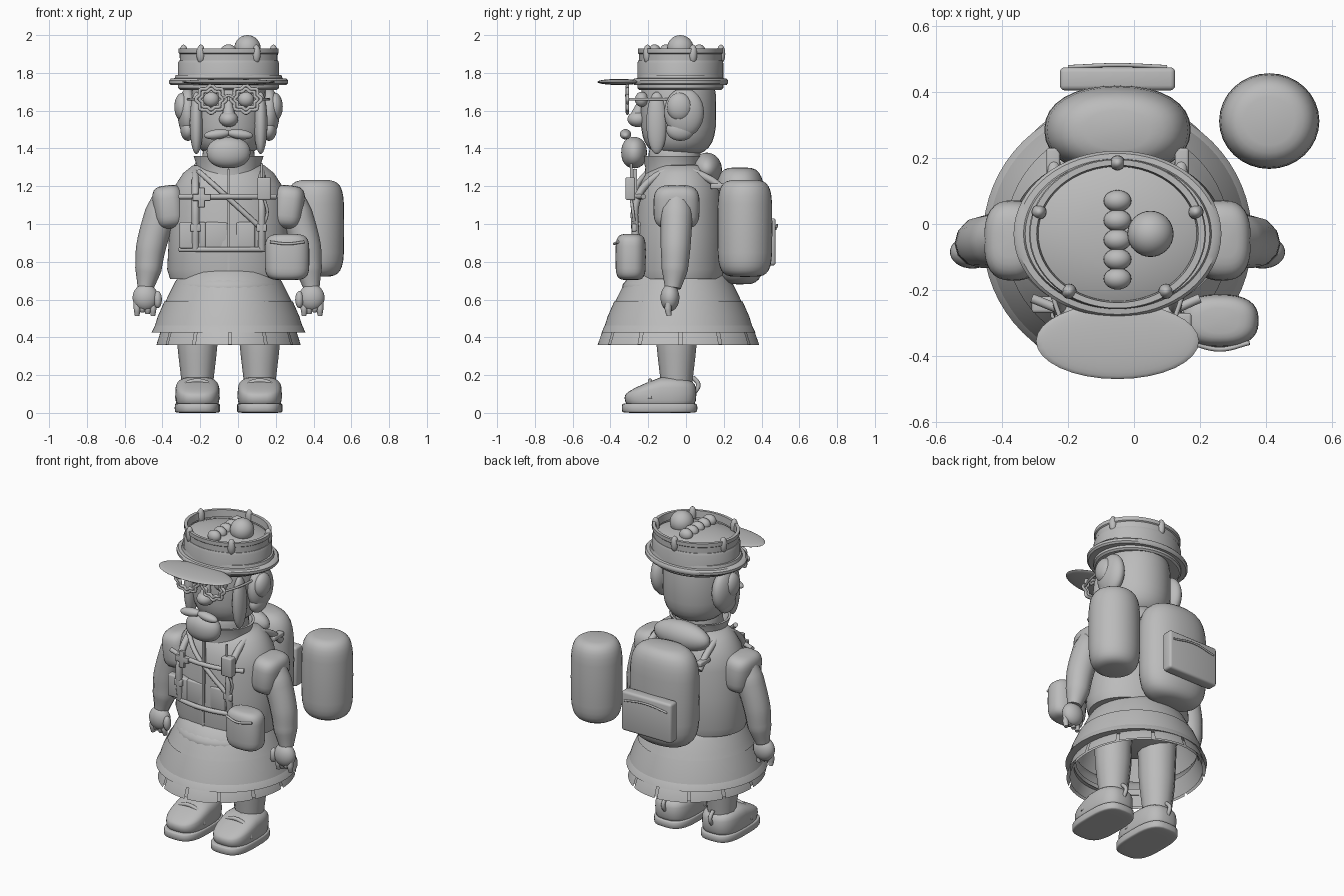
import bpy, bmesh, math
from mathutils import Matrix, Vector

if "Cube" in bpy.data.objects:
    bpy.data.objects.remove(bpy.data.objects["Cube"])

CX = -0.05          # the figure's own middle line
SIDES = (("right", -1), ("left", 1))

grey = bpy.data.materials.new("plain grey")
grey.use_nodes = True
grey.diffuse_color = (0.5, 0.5, 0.5, 1)
grey.node_tree.nodes["Principled BSDF"].inputs["Base Color"].default_value = (0.5, 0.5, 0.5, 1)


def finish(name, mesh, angle=40):
    ob = bpy.data.objects.new(name, mesh)
    bpy.context.collection.objects.link(ob)
    mesh.materials.clear()
    mesh.materials.append(grey)
    bpy.ops.object.select_all(action='DESELECT')
    ob.select_set(True)
    bpy.context.view_layer.objects.active = ob
    bpy.ops.object.shade_smooth_by_angle(angle=math.radians(angle))
    return ob


def from_bm(name, bm):
    mesh = bpy.data.meshes.new(name)
    bm.to_mesh(mesh)
    bm.free()
    return finish(name, mesh)


def spow(v, e):
    return math.copysign(abs(v) ** e, v)


def blob(name, centre, size, ev=1.0, eh=1.0, tilt=0, segs=32):
    """Rounded solid: ev below 1 squares the side outline, eh the plan."""
    bm = bmesh.new()
    bmesh.ops.create_uvsphere(bm, u_segments=segs, v_segments=segs // 2, radius=1)
    for v in bm.verts:
        r, a = math.hypot(v.co.x, v.co.y), math.atan2(v.co.y, v.co.x)
        r = r ** ev if r > 1e-5 else 0
        v.co = Vector((r * spow(math.cos(a), eh) * size[0],
                       r * spow(math.sin(a), eh) * size[1],
                       spow(v.co.z, ev) * size[2]))
    bm.transform(Matrix.Translation(centre) @ Matrix.Rotation(tilt, 4, 'Y'))
    return from_bm(name, bm)


def lathe(name, profile, y=-0.04, depth=1.0, segs=64, slit=0):
    """Spin (radius, z) points about the middle line; slit drops every nth column."""
    bm = bmesh.new()
    rings = [[bm.verts.new((CX + r * math.cos(2 * math.pi * i / segs),
                            y + r * depth * math.sin(2 * math.pi * i / segs), z))
              for i in range(segs)] for r, z in profile]
    for low, high in zip(rings, rings[1:]):
        for i in range(segs):
            if slit and i % slit == 0:
                continue
            j = (i + 1) % segs
            bm.faces.new((low[i], low[j], high[j], high[i]))
    bmesh.ops.remove_doubles(bm, verts=bm.verts, dist=1e-5)
    return from_bm(name, bm)


def box(name, centre, size, bevel=0.01):
    bm = bmesh.new()
    bmesh.ops.create_cube(bm, size=1)
    bm.transform(Matrix.Translation(centre) @ Matrix.Diagonal((*size, 1)))
    if bevel:
        bmesh.ops.bevel(bm, geom=bm.edges[:], offset=bevel, segments=3, affect='EDGES', profile=0.5)
    return from_bm(name, bm)


def tube(name, points, radius, taper=None, closed=False):
    cu = bpy.data.curves.new(name, 'CURVE')
    cu.dimensions = '3D'
    cu.bevel_depth, cu.bevel_resolution, cu.use_fill_caps = radius, 4, True
    sp = cu.splines.new('BEZIER')
    sp.bezier_points.add(len(points) - 1)
    sp.use_cyclic_u, sp.resolution_u = closed, 6
    for i, (bp, p) in enumerate(zip(sp.bezier_points, points)):
        bp.co = p
        bp.handle_left_type = bp.handle_right_type = 'AUTO'
        bp.radius = taper[i] if taper else 1
    tmp = bpy.data.objects.new(name, cu)
    bpy.context.collection.objects.link(tmp)
    bpy.context.view_layer.update()
    mesh = bpy.data.meshes.new_from_object(tmp.evaluated_get(bpy.context.evaluated_depsgraph_get()))
    bpy.data.objects.remove(tmp)
    return finish(name, mesh)


# Torso, collar and layered skirt
lathe("torso", [(0, .7), (.31, .71), (.325, .76), (.315, .95), (.305, 1.12), (.285, 1.2),
                (.24, 1.27), (.19, 1.31), (0, 1.33)], y=-.03, depth=.76)
lathe("collar", [(.17, 1.24), (.165, 1.3), (.185, 1.36), (.17, 1.36), (.13, 1.28)], y=-.07, depth=.88)
blob("neck", (CX, -.06, 1.32), (.14, .14, .13), ev=.6)
lathe("skirt_top", [(.2, .77), (.25, .745), (.285, .69), (.32, .62), (.37, .51)])
lathe("skirt_middle", [(.34, .59), (.375, .51), (.4, .43)], depth=1.0)
lathe("skirt_lower", [(.355, .51), (.372, .5), (.408, .425), (.36, .425)])
lathe("skirt_hem", [(.345, .45), (.36, .43), (.382, .36)], depth=1.12, segs=144, slit=12)
lathe("skirt_lining", [(.33, .46), (.365, .362)], depth=1.12)
blob("belly", (CX, -.05, .66), (.29, .29, .11))

# Legs, shoes, arms
for label, s in SIDES:
    x = CX + s * .165
    tube(label + "_leg", [(x, -.05, .6), (x, -.05, .36), (x, -.05, .12)], .1, [1.15, 1.06, .8])
    blob(label + "_sole", (x, -.14, .026), (.12, .2, .026), ev=.25, eh=.65)
    shoe = blob(label + "_shoe", (x, -.135, .1), (.117, .19, .09), ev=.6, eh=.7)
    for v in shoe.data.vertices:      # slope the toe down from the instep
        if v.co.y < -.13 and v.co.z > .06:
            v.co.z -= (v.co.z - .06) * min(1, (-.13 - v.co.y) / .19) * .55
    tube(label + "_shoe_band", [(x + .108 * math.cos(a), -.19, .075 + .095 * math.sin(a))
                                for a in [math.pi * i / 8 for i in range(9)]], .012)
    tube(label + "_heel_loop", [(x, .04, .1), (x, .065, .15), (x, .035, .19)], .012)

    ax = lambda d: CX + s * d
    tube(label + "_arm", [(ax(.32), -.05, 1.16), (ax(.36), -.05, 1.05), (ax(.41), -.055, .88),
                          (ax(.425), -.06, .76), (ax(.44), -.07, .66)], .085, [.8, 1, .93, .82, .5])
    blob(label + "_shoulder", (ax(.315), -.05, 1.09), (.085, .122, .115), ev=.55, eh=.75, tilt=s * .12)
    for z in (1.07, 1.03):
        box(label + "_sleeve_tab", (ax(.395), -.06, z), (.03, .1, .03))
    blob(label + "_hand", (ax(.44), -.085, .61), (.068, .05, .072))
    for i in range(4):
        fx = ax(.40 + i * .028)
        tube(label + "_finger", [(fx, -.09, .59), (fx, -.095, .55), (fx, -.09, .515 + .01 * (i % 3))],
             .018, [1, 1, .7])
    blob(label + "_thumb", (ax(.375), -.105, .6), (.022, .025, .045))

# Head and face
blob("head", (CX, -.04, 1.6), (.2, .2, .24), ev=.62)
blob("nose", (CX, -.255, 1.555), (.05, .055, .042))
tube("nose_bridge", [(CX, -.235, 1.65), (CX, -.25, 1.6), (CX, -.265, 1.55)], .04, [.45, .75, 1])
blob("beard", (CX, -.275, 1.378), (.116, .068, .083), ev=.9)
for label, s in SIDES:
    blob(label + "_moustache", (CX + s * .06, -.32, 1.475), (.07, .03, .026), tilt=s * .12)
    blob(label + "_sideburn", (CX + s * .17, -.155, 1.535), (.036, .055, .165))
    blob(label + "_side_hair", (CX + s * .215, -.01, 1.59), (.055, .105, .13))
    blob(label + "_ear", (CX + s * .245, -.035, 1.62), (.042, .066, .075))
    blob(label + "_ear_lobe", (CX + s * .215, -.03, 1.5), (.04, .075, .06))
    # flower-shaped glasses
    ex = CX + s * .092
    blob(label + "_eye", (ex, -.235, 1.66), (.042, .035, .04))
    for ring, rad in (("outer", .074), ("inner", .055)):
        pts = []
        for i in range(32):
            a = 2 * math.pi * i / 32
            r = rad * (1 + .1 * math.cos(8 * a))
            pts.append((ex + r * math.cos(a), -.31, 1.66 + r * math.sin(a) * .9))
        tube(label + "_glasses_" + ring, pts, .009, closed=True)
    tube(label + "_glasses_arm", [(CX + s * .165, -.31, 1.66), (CX + s * .2, -.2, 1.66),
                                  (CX + s * .215, -.08, 1.66)], .007)
tube("glasses_bridge", [(CX - .03, -.31, 1.665), (CX, -.315, 1.68), (CX + .03, -.31, 1.665)], .008)

# Hat with visor and studs
HY = -.03
lathe("hat_band", [(.255, 1.71), (.268, 1.72), (.268, 1.85), (.262, 1.865), (.25, 1.865)], HY, .85)
lathe("hat_brim", [(.2, 1.735), (.305, 1.735), (.315, 1.745), (.315, 1.76), (.305, 1.77),
                   (.285, 1.772), (.28, 1.79), (.25, 1.79)], HY, .8)
lathe("hat_rim", [(.258, 1.86), (.258, 1.9), (.265, 1.905), (.265, 1.928), (.245, 1.928),
                  (.24, 1.885)], HY, .85)
lathe("hat_crown", [(.245, 1.875), (.2, 1.893), (.12, 1.908), (.06, 1.913), (0, 1.915)], HY, .85)
blob("visor", (CX, -.355, 1.752), (.247, .115, .016))
for i in range(5):
    a = math.pi / 2 + 2 * math.pi * i / 5
    blob("hat_stud", (CX + .25 * math.cos(a), HY + .215 * math.sin(a), 1.9), (.023, .023, .05), segs=20)
    blob("hat_bead", (CX, .07 - i * .059, 1.915), (.042, .033, .036), segs=24)
blob("hat_ball", (.05, -.03, 1.93), (.07, .07, .07))

# Backpack, rolled bundle and side bag
blob("backpack", (CX, .285, .99), (.222, .135, .31), ev=.5, eh=.9)
box("backpack_pocket", (CX, .44, .905), (.35, .07, .25), .015)
tube("pocket_flap_edge", [(CX - .15, .476, .975), (CX, .482, .995), (CX + .15, .476, .975)], .006)
blob("neck_roll", (CX, .11, 1.29), (.19, .08, .088))
blob("side_bag", (.41, .312, .977), (.152, .145, .257), ev=.42)

# Shoulder straps and chest rig
for label, s in SIDES:
    x = CX + s * .175
    tube(label + "_strap", [(x + s * .02, .22, 1.16), (x + s * .015, .12, 1.24), (x, -.06, 1.285),
                            (x, -.2, 1.22), (x, -.262, 1.12), (x, -.27, .98), (x, -.255, .865)], .02)
    box(label + "_strap_buckle", (x, -.275, .98), (.055, .025, .04), .006)
    box(label + "_strap_anchor", (x + s * .02, .18, 1.2), (.042, .1, .03), .008)
for z in (1.145, .865):
    tube("chest_bar", [(CX - .26, -.225, z), (CX - .15, -.265, z), (CX, -.285, z),
                       (CX + .15, -.265, z), (CX + .25, -.225, z)], .014)
tube("diagonal_strap", [(-.21, -.2, 1.28), (-.12, -.262, 1.2), (0, -.275, 1.09), (.12, -.262, .98)], .014)
box("zip", (CX, -.27, 1.02), (.012, .02, .54), 0)
for x, w in ((-.24, .14), (-.115, .12), (.04, .1)):
    box("chest_pocket", (x, -.245, .94), (w, .05, .14), .01)
for size in ((.095, .02, .036), (.036, .02, .105)):
    box("cross_badge", (-.193, -.285, 1.14), size, .004)
box("radio", (.138, -.295, 1.187), (.072, .05, .12), .008)
tube("radio_aerial", [(.125, -.29, 1.24), (.125, -.29, 1.32)], .007)
tube("radio_cord", [(.14, -.29, 1.13), (.155, -.28, 1.06), (.13, -.27, .98)], .008)

# Hip pouch
blob("hip_pouch", (.26, -.293, .825), (.118, .08, .122), ev=.45, eh=.8)
tube("pouch_flap_edge", [(.17, -.36, .905), (.26, -.38, .895), (.35, -.36, .905)], .007)
